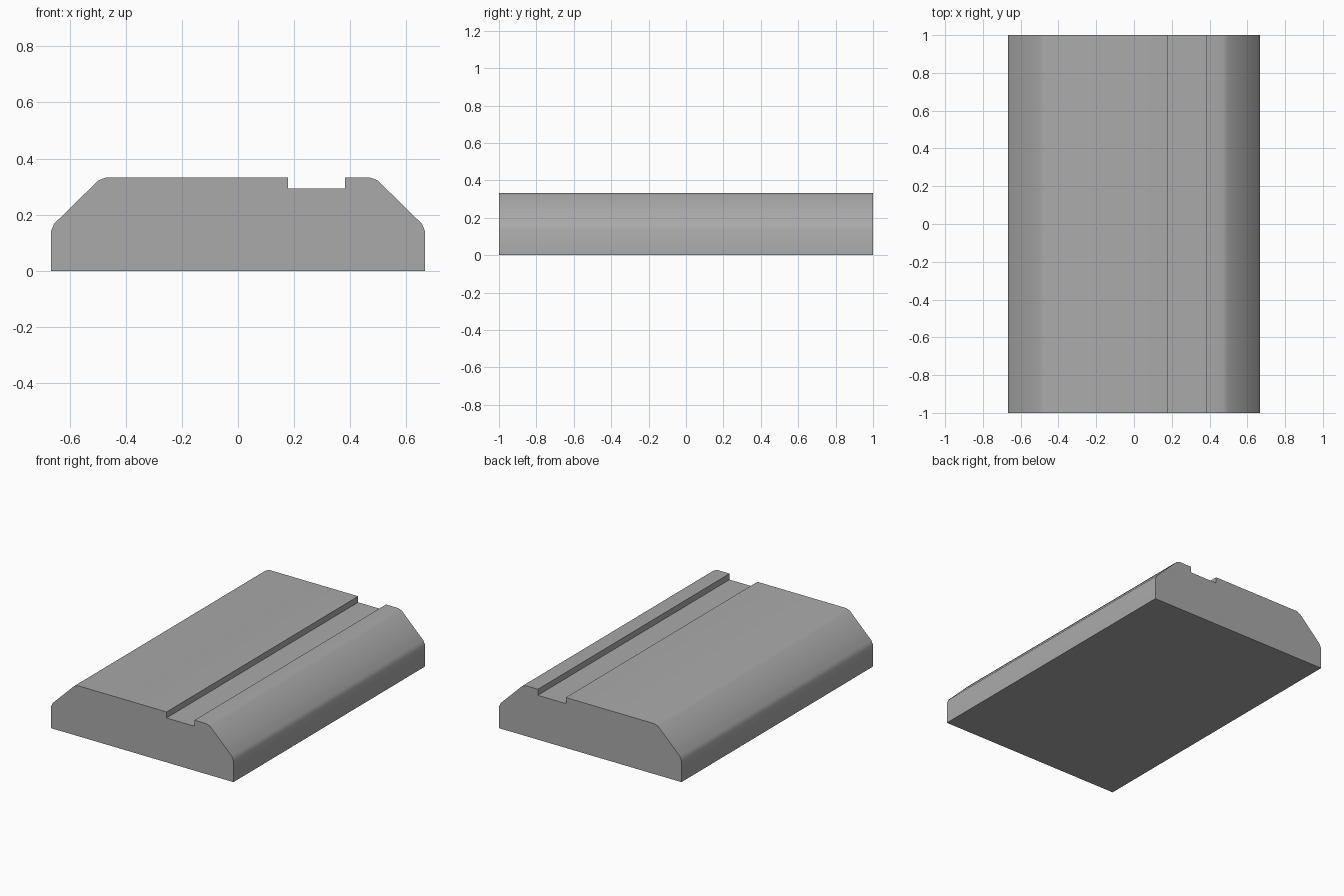
import bpy, bmesh, math

cube = bpy.data.objects.get("Cube")
if cube:
    bpy.data.objects.remove(cube, do_unlink=True)

HALF_LENGTH = 1.0
TOP = 0.333
GROOVE_FLOOR = 0.293

# Plain grey material
grey = bpy.data.materials.new("plain_grey")
grey.use_nodes = True
colour = (0.4, 0.4, 0.4, 1)
grey.diffuse_color = colour
grey.node_tree.nodes["Principled BSDF"].inputs["Base Color"].default_value = colour

# Half outline of the sloped shoulder, with softened corners
shoulder = [(0.667, 0), (0.667, 0.14), (0.655, 0.168), (0.498, 0.322), (0.47, TOP)]
groove = [(0.382, TOP), (0.382, GROOVE_FLOOR), (0.178, GROOVE_FLOOR), (0.178, TOP)]
outline = shoulder + groove + [(-x, z) for x, z in reversed(shoulder)]

# Extrude the outline along the length of the block
bm = bmesh.new()
end = bm.faces.new([bm.verts.new((x, -HALF_LENGTH, z)) for x, z in outline])
result = bmesh.ops.extrude_face_region(bm, geom=[end], use_keep_orig=True)
verts = [g for g in result["geom"] if isinstance(g, bmesh.types.BMVert)]
bmesh.ops.translate(bm, verts=verts, vec=(0, 2 * HALF_LENGTH, 0))
bmesh.ops.recalc_face_normals(bm, faces=bm.faces)
mesh = bpy.data.meshes.new("grooved_block")
bm.to_mesh(mesh)
bm.free()
mesh.materials.append(grey)

block = bpy.data.objects.new("grooved_block", mesh)
bpy.context.collection.objects.link(block)
bpy.ops.object.select_all(action="DESELECT")
block.select_set(True)
bpy.context.view_layer.objects.active = block
bpy.ops.object.shade_smooth_by_angle(angle=math.radians(30))
